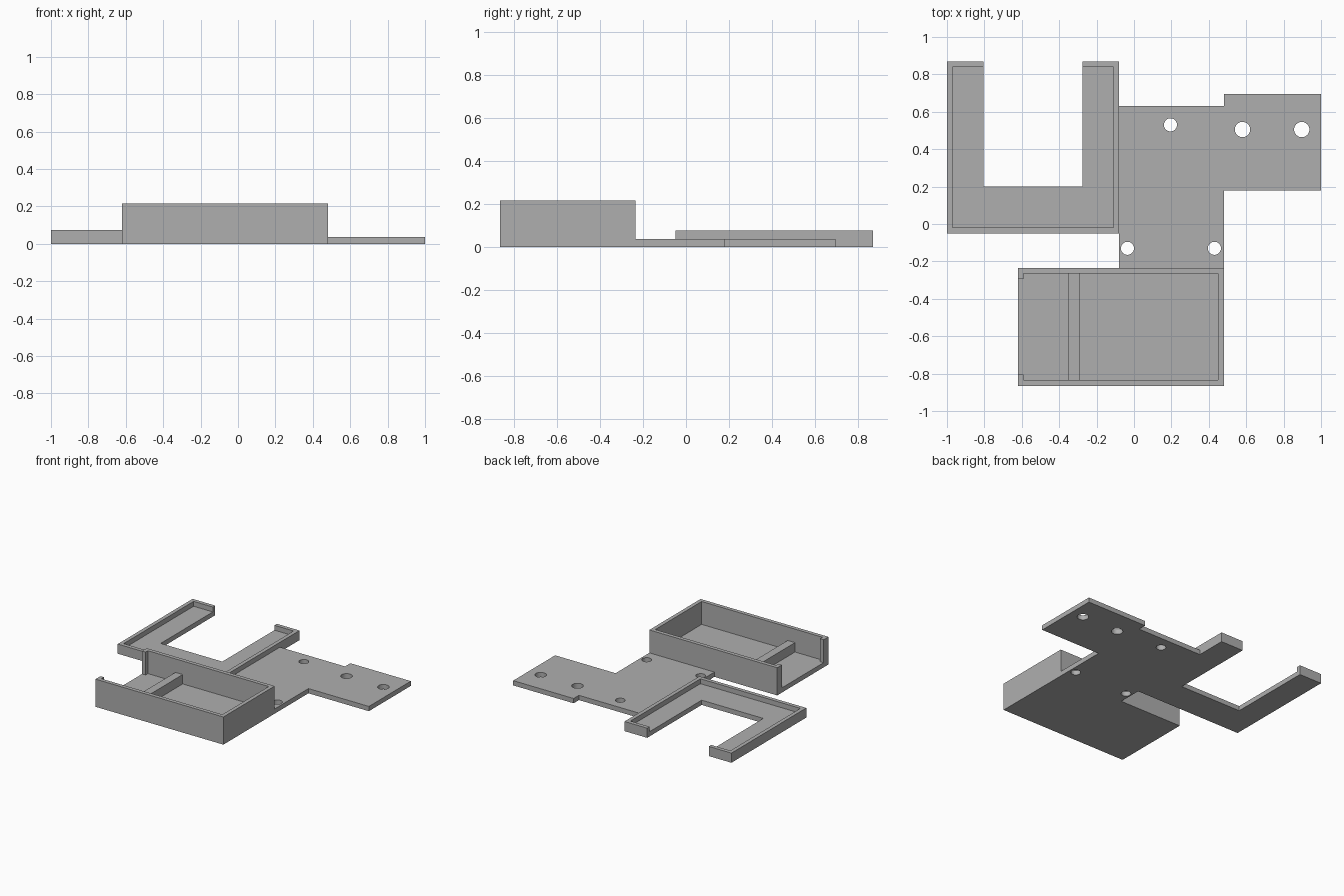
import bpy
import bmesh

cube = bpy.data.objects.get("Cube")
if cube:
    bpy.data.objects.remove(cube, do_unlink=True)

# One grey plastic for every part
grey = bpy.data.materials.new("plain_grey")
grey.use_nodes = True
colour = (0.43, 0.43, 0.43, 1)
grey.diffuse_color = colour
grey.node_tree.nodes["Principled BSDF"].inputs["Base Color"].default_value = colour

FLOOR = 0.037
RIM = 0.03


def prism(name, outline, z0, z1):
    """Extrude a flat outline from z0 up to z1."""
    bm = bmesh.new()
    base = bm.faces.new([bm.verts.new((x, y, z0)) for x, y in outline])
    top = bmesh.ops.extrude_face_region(bm, geom=[base])["geom"]
    moved = [v for v in top if isinstance(v, bmesh.types.BMVert)]
    bmesh.ops.translate(bm, vec=(0, 0, z1 - z0), verts=moved)
    bmesh.ops.recalc_face_normals(bm, faces=bm.faces)
    mesh = bpy.data.meshes.new(name)
    bm.to_mesh(mesh)
    bm.free()
    mesh.materials.append(grey)
    obj = bpy.data.objects.new(name, mesh)
    bpy.context.collection.objects.link(obj)
    return obj


def rect(x0, y0, x1, y1):
    return [(x0, y0), (x1, y0), (x1, y1), (x0, y1)]


def drill(obj, x, y, radius):
    """Cut a round through hole."""
    bpy.ops.mesh.primitive_cylinder_add(vertices=32, radius=radius, depth=0.3, location=(x, y, 0))
    cutter = bpy.context.object
    cutter.name = "hole_cutter"
    cutter.hide_render = True
    cutter.data.materials.append(grey)
    mod = obj.modifiers.new("hole", "BOOLEAN")
    mod.operation = "DIFFERENCE"
    mod.solver = "EXACT"
    mod.object = cutter
    bpy.context.view_layer.objects.active = obj
    bpy.ops.object.modifier_apply(modifier=mod.name)
    bpy.data.objects.remove(cutter, do_unlink=True)


# Mounting plate with side tab and five holes
L, R, BACK, JOIN = -0.08, 0.48, 0.63, -0.235
plate = prism("mounting_plate",
              [(L, JOIN), (R, JOIN), (R, 0.18), (1, 0.18), (1, 0.695), (R, 0.695), (R, BACK), (L, BACK)],
              0, FLOOR)
for x, y, r in [(0.195, 0.53, 0.035), (-0.035, -0.13, 0.035), (0.43, -0.13, 0.035),
                (0.58, 0.505, 0.041), (0.897, 0.505, 0.041)]:
    drill(plate, x, y, r)

# Deep box: floor, wall ring with a gap in one end, and a low divider
bx0, bx1, by0, by1 = -0.62, R, -0.865, JOIN
gap0, gap1 = -0.805, -0.293
ix0, ix1, iy0, iy1 = bx0 + RIM, bx1 - RIM, by0 + RIM, by1 - RIM
prism("box_floor", rect(bx0, by0, bx1, by1), 0, FLOOR)
prism("box_walls",
      [(bx0, gap0), (bx0, by0), (bx1, by0), (bx1, by1), (bx0, by1), (bx0, gap1),
       (ix0, gap1), (ix0, iy1), (ix1, iy1), (ix1, iy0), (ix0, iy0), (ix0, gap0)],
      FLOOR, 0.215)
prism("box_divider", rect(-0.353, iy0, -0.29, iy1), FLOOR, 0.11)

# U-shaped cover: floor and a raised rim along its outer edge
ux0, ux1, uy0, uy1 = -1, L, -0.05, 0.87
cx0, cx1, cy = -0.805, -0.275, 0.2
vx0, vx1, vy0, vy1 = ux0 + RIM, ux1 - RIM, uy0 + RIM, uy1 - RIM
prism("cover_floor",
      [(ux0, uy0), (ux1, uy0), (ux1, uy1), (cx1, uy1), (cx1, cy), (cx0, cy), (cx0, uy1), (ux0, uy1)],
      0, FLOOR)
prism("cover_rim",
      [(cx0, uy1), (ux0, uy1), (ux0, uy0), (ux1, uy0), (ux1, uy1), (cx1, uy1),
       (cx1, vy1), (vx1, vy1), (vx1, vy0), (vx0, vy0), (vx0, vy1), (cx0, vy1)],
      FLOOR, 0.075)
